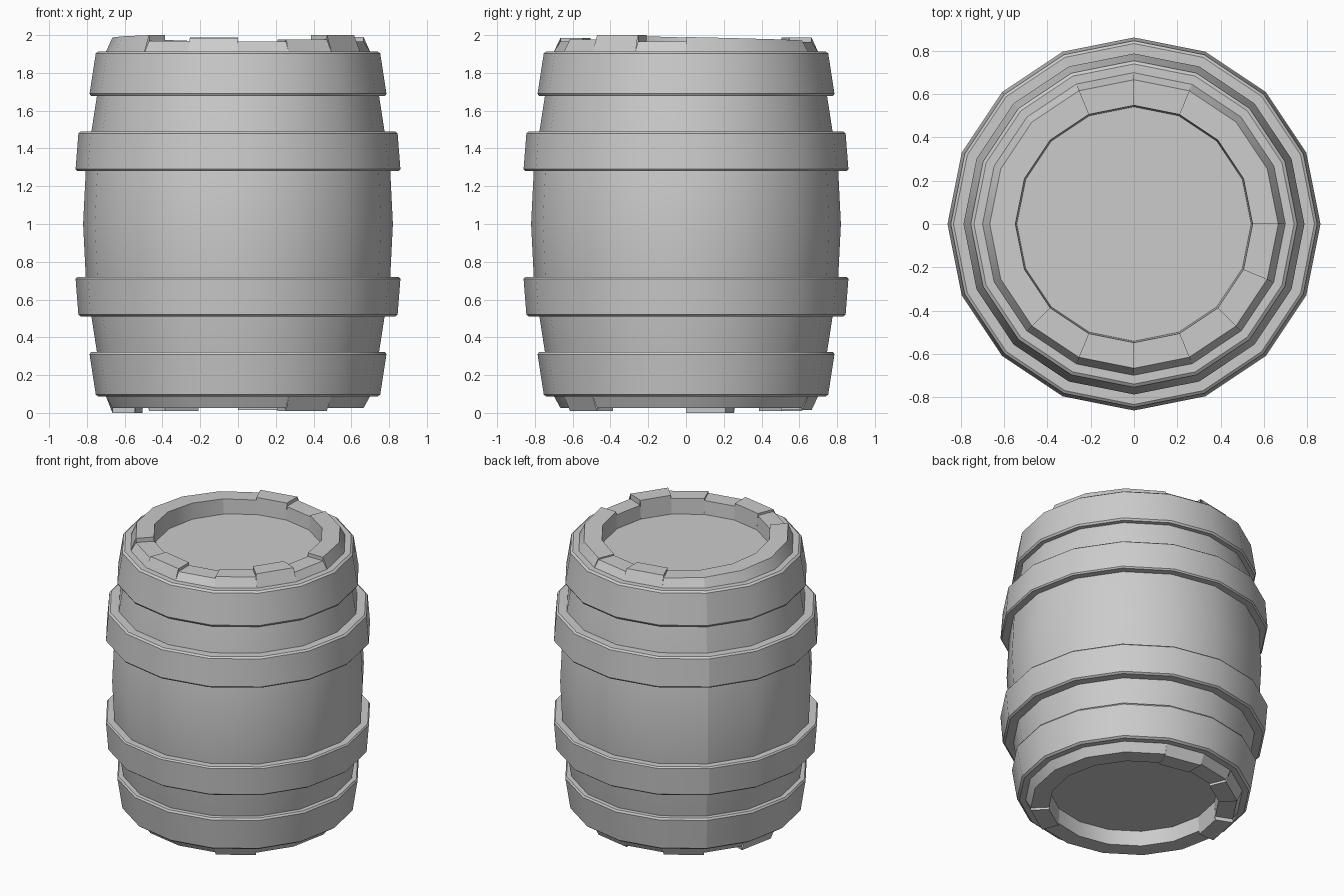
import bpy, bmesh, math

cube = bpy.data.objects.get("Cube")
if cube:
    bpy.data.objects.remove(cube, do_unlink=True)

SIDES = 16
STEP = 2 * math.pi / SIDES
SEAM = 6                      # corner where the smooth shading breaks

grey = bpy.data.materials.new("light_grey")
grey.use_nodes = True
colour = (0.6, 0.6, 0.6, 1)
grey.diffuse_color = colour
grey.node_tree.nodes["Principled BSDF"].inputs["Base Color"].default_value = colour


def spin(r, z, k):
    return (r * math.cos(k * STEP), r * math.sin(k * STEP), z)


def flip(profile):
    """Reflect a profile about mid height, keeping its direction upward."""
    return [(r, 2 - z) for r, z in reversed(profile)]


def finish(name, bm, smooth=True):
    bmesh.ops.remove_doubles(bm, verts=bm.verts, dist=0.0001)
    mesh = bpy.data.meshes.new(name)
    bm.to_mesh(mesh)
    bm.free()
    mesh.materials.append(grey)
    obj = bpy.data.objects.new(name, mesh)
    bpy.context.scene.collection.objects.link(obj)
    if not smooth:
        return
    bpy.ops.object.select_all(action='DESELECT')
    obj.select_set(True)
    bpy.context.view_layer.objects.active = obj
    bpy.ops.object.shade_smooth_by_angle(angle=math.radians(30))
    # Hard vertical seam
    target = SEAM * STEP
    for e in mesh.edges:
        if all(abs(math.atan2(mesh.vertices[v].co.y, mesh.vertices[v].co.x) - target) < 0.01
               for v in e.vertices):
            e.use_edge_sharp = True


def lathe(name, profile):
    bm = bmesh.new()
    rings = [[bm.verts.new(spin(r, z, k)) for k in range(SIDES)] for r, z in profile]
    for low, high in zip(rings, rings[1:]):
        for k in range(SIDES):
            n = (k + 1) % SIDES
            bm.faces.new((low[k], low[n], high[n], high[k]))
    finish(name, bm)


def head(name, z, up):
    bm = bmesh.new()
    ring = [bm.verts.new(spin(0.54, z, k)) for k in range(SIDES)]
    bm.faces.new(ring if up else ring[::-1])
    finish(name, bm, False)


def rim(name, heights, top):
    """Ring of stave ends; each has a start and an end height."""
    bm = bmesh.new()

    def face(points):
        pts = points if top else [(x, y, 2 - z) for x, y, z in reversed(points)]
        bm.faces.new([bm.verts.new(p) for p in pts])

    for k in range(SIDES):
        (a, b), nxt = heights[k], heights[(k + 1) % SIDES][0]
        here = [(0.70, 1.91), (0.665, a), (0.547, a), (0.54, 1.87)]
        there = [(0.70, 1.91), (0.665, b), (0.547, b), (0.54, 1.87)]
        for i in range(3):
            face([spin(*here[i], k), spin(*there[i], k + 1),
                  spin(*there[i + 1], k + 1), spin(*here[i + 1], k)])
        if abs(b - nxt) > 0.002:
            face([spin(0.665, nxt, k + 1), spin(0.547, nxt, k + 1),
                  spin(0.547, b, k + 1), spin(0.665, b, k + 1)])
    finish(name, bm)


def ramp(start, end, count):
    d = (end - start) / count
    return [(start + d * i, start + d * (i + 1)) for i in range(count)]


def flat(*values):
    return [(v, v) for v in values]


# Bulging body
upper = [(0.82, 1.0), (0.806, 1.28), (0.776, 1.49), (0.745, 1.69), (0.70, 1.91)]
lathe("barrel_body", flip(upper)[:-1] + upper)

# Metal hoops, mirrored top to bottom
outer_hoop = [(0.72, 1.677), (0.778, 1.677), (0.786, 1.69), (0.753, 1.903),
              (0.738, 1.914), (0.69, 1.914)]
inner_hoop = [(0.78, 1.28), (0.852, 1.28), (0.86, 1.29), (0.845, 1.48),
              (0.832, 1.49), (0.76, 1.49)]
for label, hoop in (("end", outer_hoop), ("middle", inner_hoop)):
    lathe("upper_" + label + "_hoop", hoop)
    lathe("lower_" + label + "_hoop", flip(hoop))

# Uneven stave ends
top_heights = (ramp(1.99, 1.972, 3) + flat(1.963, 1.987) + ramp(1.968, 2.0, 5)
               + flat(1.97, 1.985, 1.965, 1.978, 2.0, 1.965))
low = 1.974
bottom_heights = flat(*[{3: 1.985, 5: 1.99, 7: 2.0, 13: 1.99}.get(k, low)
                        for k in range(SIDES)])
rim("top_rim", top_heights, True)
rim("bottom_rim", bottom_heights, False)

# Recessed lids
head("top_lid", 1.87, True)
head("bottom_lid", 0.13, False)
